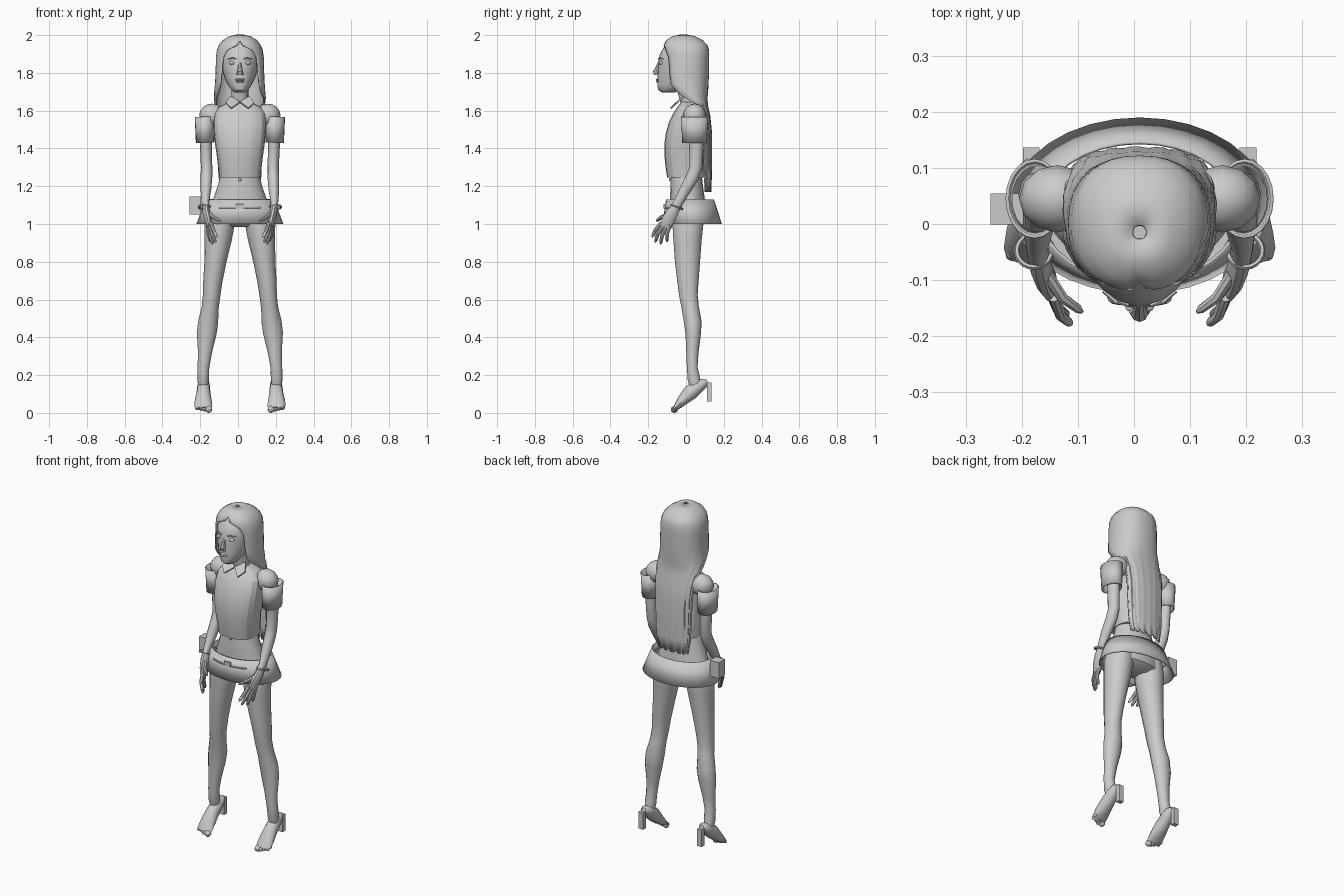
import bpy, bmesh, math
from mathutils import Vector, Matrix

CX = 0.01  # body centre line (side pouch shifts the bounds)


def finish(name, bm, smooth=40, thick=0):
    bmesh.ops.remove_doubles(bm, verts=bm.verts, dist=0.0005)
    bmesh.ops.recalc_face_normals(bm, faces=bm.faces)
    bmesh.ops.translate(bm, verts=bm.verts, vec=(CX, 0, 0))
    me = bpy.data.meshes.new(name)
    bm.to_mesh(me)
    bm.free()
    ob = bpy.data.objects.new(name, me)
    bpy.context.collection.objects.link(ob)
    if thick:
        mod = ob.modifiers.new("thickness", 'SOLIDIFY')
        mod.thickness, mod.offset = thick, 0
    if smooth:
        bpy.ops.object.select_all(action='DESELECT')
        ob.select_set(True)
        bpy.context.view_layer.objects.active = ob
        bpy.ops.object.shade_smooth_by_angle(angle=math.radians(smooth))
    return ob


def skin(bm, rings, closed=True, caps=True):
    rows = [[bm.verts.new(p) for p in r] for r in rings]
    n = len(rows[0])
    for a, b in zip(rows, rows[1:]):
        for i in range(n if closed else n - 1):
            j = (i + 1) % n
            bm.faces.new((a[i], a[j], b[j], b[i]))
    if caps:
        bm.faces.new(rows[0])
        bm.faces.new(rows[-1])


def power(v, e):
    return math.copysign(abs(v) ** (2 / e), v)


def tube(name, pts, n=12, s=1, caps=True, **kw):
    """Loft along a path of (x, y, z, half width, half depth); s mirrors in x."""
    c = [Vector((p[0] * s, p[1], p[2])) for p in pts]
    rings = []
    for i, p in enumerate(pts):
        t = (c[min(i + 1, len(c) - 1)] - c[max(i - 1, 0)]).normalized()
        u = (Vector((1, 0, 0)) - t * t.x).normalized()
        v = t.cross(u)
        rings.append([c[i] + u * p[3] * math.cos(k * math.tau / n) + v * p[4] * math.sin(k * math.tau / n)
                      for k in range(n)])
    bm = bmesh.new()
    skin(bm, rings, caps=caps)
    return finish(name, bm, **kw)


def stack(name, levels, n=16, e=2.0, caps=True, **kw):
    """Level sections (z, front y, back y, half width)."""
    rings = []
    for z, f, b, w in levels:
        rings.append([(w * power(math.cos(k * math.tau / n), e),
                       (f + b) / 2 + (b - f) / 2 * power(math.sin(k * math.tau / n), e), z) for k in range(n)])
    bm = bmesh.new()
    skin(bm, rings, caps=caps)
    return finish(name, bm, **kw)


def ball(name, loc, size, n=12):
    bm = bmesh.new()
    bmesh.ops.create_uvsphere(bm, u_segments=n, v_segments=8, radius=1,
                              matrix=Matrix.Translation(loc) @ Matrix.Diagonal((*size, 1)))
    return finish(name, bm)


def box(name, loc, size):
    bm = bmesh.new()
    bmesh.ops.create_cube(bm, size=1, matrix=Matrix.Translation(loc) @ Matrix.Diagonal((*size, 1)))
    return finish(name, bm, smooth=0)


# Head, neck and face
stack("head", [(1.695, -.125, -.06, .025), (1.71, -.147, -.03, .045), (1.735, -.152, .03, .062),
               (1.77, -.151, .07, .08), (1.81, -.148, .085, .092), (1.86, -.147, .095, .1),
               (1.90, -.138, .095, .101), (1.94, -.115, .09, .09), (1.97, -.08, .07, .06)], 24)
tube("neck", [(0, .03, 1.58, .06, .055), (0, .015, 1.65, .045, .045), (0, -.01, 1.76, .045, .05)])
tube("nose", [(0, -.138, 1.865, .008, .006), (0, -.15, 1.83, .01, .01), (0, -.16, 1.805, .015, .015),
              (0, -.157, 1.79, .019, .01)], 8)
for z, w in ((1.764, .026), (1.754, .022)):
    ball("lip", (0, -.148, z), (w, .012, .006))
for s in (1, -1):
    ball("eye", (s * .04, -.13, 1.853), (.018, .014, .01))
    tube("eyebrow", [(.02, -.144, 1.873, .004, .004), (.04, -.14, 1.88, .004, .004),
                     (.065, -.12, 1.873, .003, .003)], 6, s)

# Long hair: arcs open at the face (z, centre y, half width, half depth, opening angle)
hair = [(2.0, -.015, .012, .012, 0), (1.99, -.012, .055, .06, 0), (1.97, -.008, .088, .094, 0),
        (1.945, -.003, .108, .113, 6), (1.92, 0, .118, .118, 30), (1.88, 0, .123, .118, 43),
        (1.80, 0, .125, .118, 47), (1.74, 0, .128, .115, 50), (1.70, .015, .132, .098, 55),
        (1.665, .035, .134, .075, 68), (1.63, .06, .13, .052, 85), (1.57, .08, .125, .045, 92),
        (1.48, .088, .12, .046, 95), (1.35, .09, .116, .044, 95), (1.25, .092, .112, .041, 97),
        (1.17, .095, .1, .035, 100)]
rings, N = [], 28
for z, cy, w, d, op in hair:
    fold = .05 * min(1, max(0, (1.75 - z) / .2))
    row = []
    for k in range(N + 1):
        a = math.radians(op + (360 - 2 * op) * k / N)
        r = 1 - fold * (k % 3 == 1)
        row.append((w * r * power(math.sin(a), 2.3), cy - d * r * power(math.cos(a), 2.3),
                    z + (.02 * (k % 4 == 1) if z < 1.2 else 0)))
    rings.append(row)
bm = bmesh.new()
skin(bm, rings, closed=False, caps=False)
finish("long_hair", bm, smooth=35, thick=.008)

# Cropped top and body
stack("top", [(1.245, -.10, .1, .11), (1.3, -.108, .096, .115), (1.36, -.114, .092, .122),
              (1.42, -.115, .092, .131), (1.48, -.107, .098, .137), (1.54, -.09, .1, .14),
              (1.585, -.068, .1, .135), (1.62, -.045, .09, .11), (1.645, -.025, .075, .06)],
      20, 2.5, smooth=20)
stack("waist_and_hips", [(1.27, -.08, .082, .1), (1.2, -.082, .09, .118), (1.13, -.085, .1, .142),
                         (1.06, -.08, .108, .165), (1.01, -.07, .105, .165), (.985, -.04, .07, .09)], 20)
for s in (1, -1):
    bm = bmesh.new()  # pointed collar flap
    bm.faces.new([bm.verts.new(p) for p in ((0, -.045, 1.645), (s * .045, -.082, 1.612),
                                            (s * .075, -.055, 1.64), (s * .05, -.01, 1.675))])
    finish("collar_flap", bm, smooth=0, thick=.008)
ball("navel_button", (0, -.084, 1.235), (.008, .006, .008))

# Flared skirt with belt and pouch
stack("skirt", [(1.13, -.103, .145, .178), (1.0, -.122, .187, .227)], 32, caps=False, thick=.006)
stack("belt", [(1.105, -.108, .152, .186), (1.082, -.112, .158, .193)], 32, caps=False, thick=.004)
box("buckle", (0, -.112, 1.094), (.04, .012, .026))
box("side_pouch", (-.236, .027, 1.097), (.06, .055, .095))

for s in (1, -1):
    # Sleeves
    ball("shoulder_puff", (s * .147, .045, 1.575), (.068, .06, .062))
    tube("sleeve_cuff", [(.187, .045, 1.568, .049, .068), (.184, .045, 1.43, .046, .062)], 20, s,
         caps=False, thick=.006)

    # Arm
    tube("arm", [(.165, .05, 1.59, .035, .042), (.18, .052, 1.5, .036, .042), (.18, .054, 1.4, .031, .037),
                 (.176, .052, 1.3, .03, .034), (.177, .035, 1.25, .031, .034), (.18, -.005, 1.18, .028, .03),
                 (.183, -.04, 1.115, .02, .024), (.18, -.06, 1.08, .019, .027)], 12, s)

    # Hand
    tube("palm", [(.182, -.052, 1.095, .018, .022), (.177, -.072, 1.06, .02, .032),
                  (.168, -.095, 1.02, .018, .036), (.16, -.108, .985, .014, .032)], 10, s)
    fingers = [((.152, -.13, 1.005), (.122, -.179, .93)), ((.158, -.12, .99), (.128, -.163, .902)),
               ((.163, -.102, .985), (.143, -.135, .893)), ((.168, -.085, .995), (.156, -.1, .905)),
               ((.165, -.09, 1.055), (.102, -.157, 1.015))]
    for a, b in fingers:
        a, b = Vector(a), Vector(b)
        m = (a + b) / 2 + Vector((.004, -.008, 0))
        tube("finger", [(*a, .011, .011), (*m, .01, .01), (*(m.lerp(b, .8)), .008, .008), (*b, .003, .003)], 8, s)

    # Bracelet
    bm = bmesh.new()
    m = Matrix.Translation((s * .188, -.048, 1.09)) @ Matrix.Rotation(math.radians(-20), 4, 'X')
    skin(bm, [[m @ Vector(((.031 + .005 * math.cos(q)) * math.cos(a), (.031 + .005 * math.cos(q)) * math.sin(a),
                           .006 * math.sin(q))) for q in [k * math.tau / 6 for k in range(6)]]
              for a in [j * math.tau / 20 for j in range(21)]], caps=False)
    finish("bracelet", bm)

    # Leg
    tube("leg", [(.098, .012, 1.07, .07, .085), (.108, .01, 1.0, .08, .084), (.115, .008, .92, .072, .077),
                 (.13, .008, .8, .058, .068), (.143, .01, .7, .051, .058), (.15, .013, .62, .046, .05),
                 (.157, .022, .56, .045, .047), (.168, .036, .48, .053, .048), (.176, .038, .42, .052, .042),
                 (.185, .034, .32, .037, .033), (.193, .033, .24, .031, .029), (.195, .042, .18, .031, .034),
                 (.195, .05, .14, .026, .03)], 14, s)

    # Raised foot with toes and heel block
    tube("foot", [(.19, .113, .165, .014, .012), (.191, .095, .158, .03, .026), (.192, .06, .137, .034, .036),
                  (.193, .02, .105, .037, .04), (.194, -.015, .07, .044, .03), (.194, -.042, .04, .048, .02),
                  (.193, -.06, .022, .044, .012)], 12, s)
    for i, x in enumerate((.165, .187, .203, .218, .231)):
        r = .018 if i == 0 else .0115 - .0007 * i
        ball("toe", (s * x, -.062 + .006 * max(0, i - 1), .018 + .005 * max(0, i - 1)), (r, .019, r), 8)
    box("shoe_heel", (s * .193, .123, .11), (.03, .026, .1))
